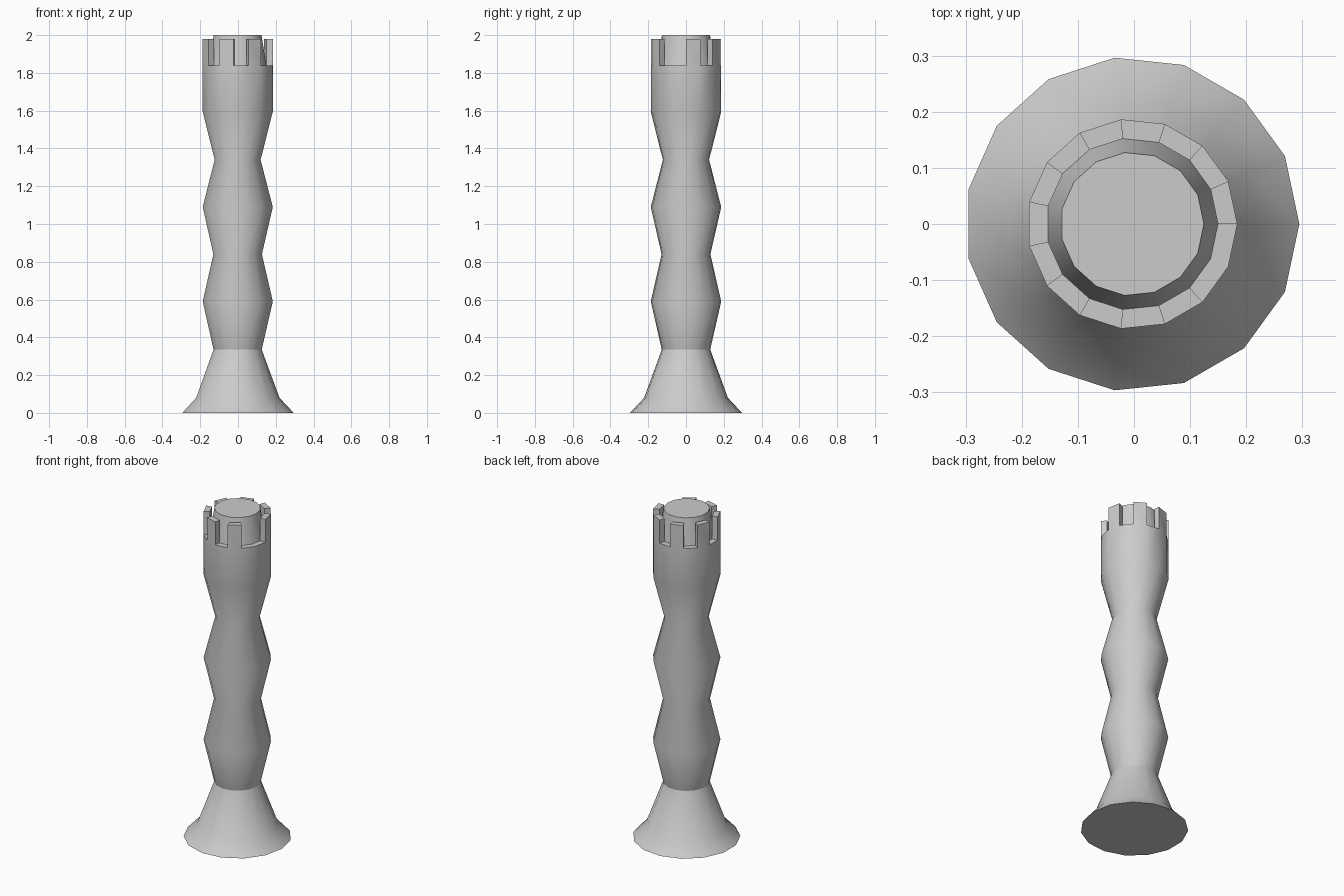
import bpy, bmesh, math

if "Cube" in bpy.data.objects:
    bpy.data.objects.remove(bpy.data.objects["Cube"])

SIDES = 15
OFFSET_X = -0.0033          # odd-sided ring: shifts the bounding box onto x = 0
TOWER = [(0.298, 0.0), (0.223, 0.08), (0.129, 0.335), (0.1875, 0.59),
         (0.130, 0.84), (0.1875, 1.09), (0.123, 1.34), (0.1875, 1.595),
         (0.1875, 1.84), (0.153, 1.84), (0.128, 2.0)]
LEDGE = 8                   # profile step that forms the flat ledge
MERLON_HEIGHT = 0.14

bm = bmesh.new()


def ring(r, z):
    step = 2 * math.pi / SIDES
    return [bm.verts.new((r * math.cos(i * step) + OFFSET_X, r * math.sin(i * step), z))
            for i in range(SIDES)]


# lathed tower with closed foot and top
rings = [ring(r, z) for r, z in TOWER]
ledge_faces = []
for k in range(len(rings) - 1):
    a, b = rings[k], rings[k + 1]
    for i in range(SIDES):
        j = (i + 1) % SIDES
        f = bm.faces.new((a[i], a[j], b[j], b[i]))
        if k == LEDGE:
            ledge_faces.append(f)
bm.faces.new(rings[0][::-1])
bm.faces.new(rings[-1])

# battlements: every other ledge face raised, leaving one double gap
raised = [ledge_faces[i] for i in range(0, SIDES - 1, 2)]
result = bmesh.ops.extrude_discrete_faces(bm, faces=raised)
for f in result["faces"]:
    bmesh.ops.translate(bm, verts=f.verts[:], vec=(0, 0, MERLON_HEIGHT))
bm.normal_update()

mesh = bpy.data.meshes.new("tower")
bm.to_mesh(mesh)
bm.free()
tower = bpy.data.objects.new("tower", mesh)
bpy.context.collection.objects.link(tower)

# smooth sides, crisp rims and battlements
bpy.context.view_layer.objects.active = tower
tower.select_set(True)
bpy.ops.object.shade_smooth_by_angle(angle=math.radians(30))
